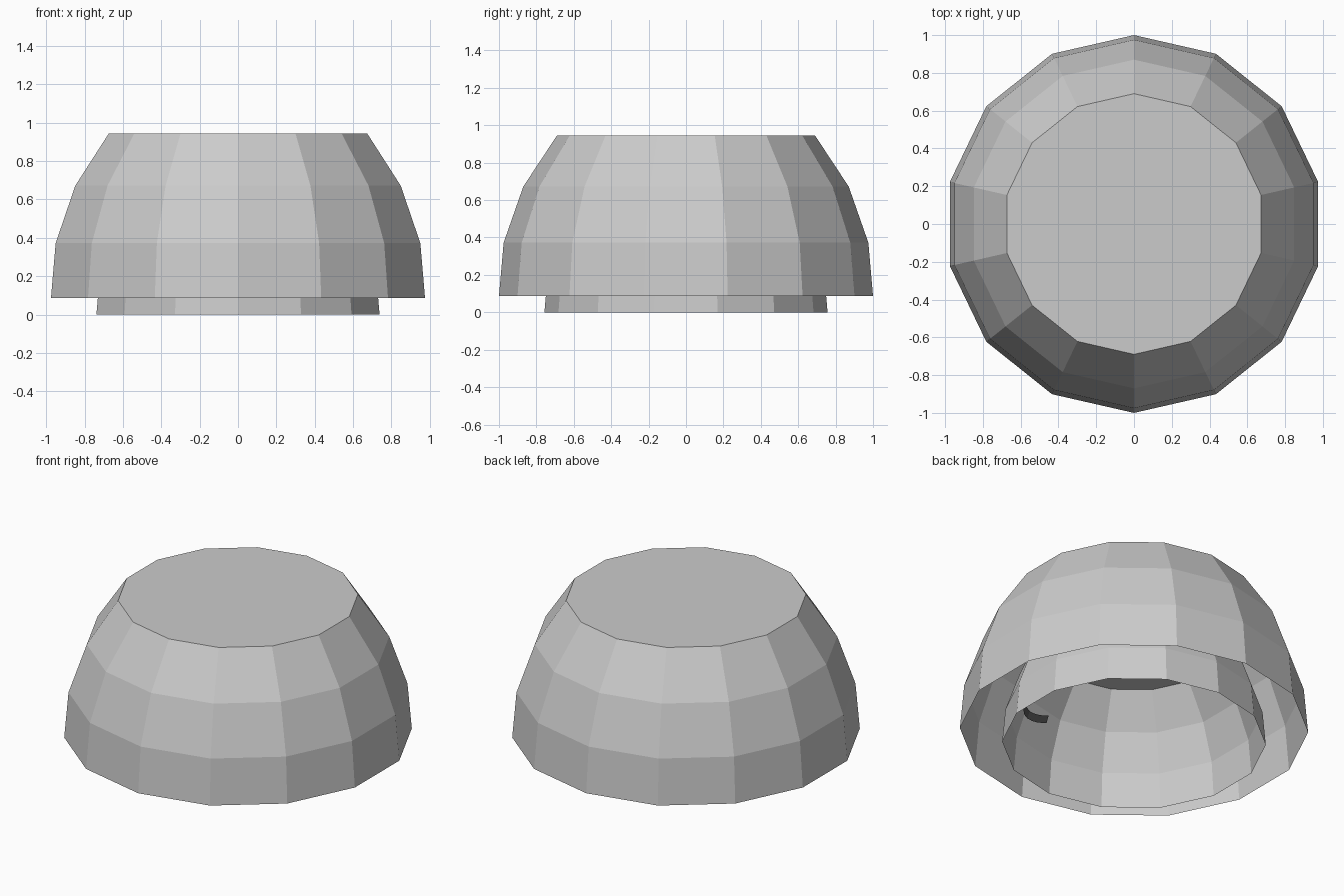
import bpy
import bmesh
from math import sin, cos, pi

cube = bpy.data.objects.get("Cube")
if cube:
    bpy.data.objects.remove(cube, do_unlink=True)

SIDES = 14
STEP = 2 * pi / SIDES
# dome profile: radius, height above its own rim
PROFILE = [(1.0, 0.0), (0.975, 0.286), (0.87, 0.586), (0.69, 0.859)]
INNER = 0.757


def material(name, value):
    mat = bpy.data.materials.new(name)
    mat.use_nodes = True
    color = (value, value, value, 1)
    mat.diffuse_color = color
    mat.node_tree.nodes["Principled BSDF"].inputs["Base Color"].default_value = color
    return mat


def finish(bm, name, mat):
    mesh = bpy.data.meshes.new(name)
    bm.to_mesh(mesh)
    bm.free()
    mesh.materials.append(mat)
    obj = bpy.data.objects.new(name, mesh)
    bpy.context.collection.objects.link(obj)
    return obj


def dome(name, scale, base, mat):
    """Open-bottomed faceted shell with a flat cap."""
    bm = bmesh.new()
    rings = [[bm.verts.new((r * scale * cos(pi / 2 + i * STEP),
                            r * scale * sin(pi / 2 + i * STEP),
                            base + h * scale)) for i in range(SIDES)]
             for r, h in PROFILE]
    for low, high in zip(rings, rings[1:]):
        for i in range(SIDES):
            j = (i + 1) % SIDES
            bm.faces.new((low[i], low[j], high[j], high[i]))
    bm.faces.new(rings[-1])
    return finish(bm, name, mat)


def wall_radius(z, angle):
    """Radius of the inner shell's faceted wall at a height and angle."""
    r = PROFILE[-1][0]
    for (r0, h0), (r1, h1) in zip(PROFILE, PROFILE[1:]):
        if h0 <= z / INNER <= h1:
            r = r0 + (r1 - r0) * (z / INNER - h0) / (h1 - h0)
    offset = (angle - pi / 2) % STEP - STEP / 2
    return r * INNER * cos(STEP / 2) / cos(offset)


grey = material("light grey", 0.6)
dark = material("dark grey", 0.09)

# outer and inner shells
dome("outer_dome", 1.0, 0.086, grey)
dome("inner_dome", INNER, 0.0, grey)

# thin wavy strip on the inside of the inner shell
bm = bmesh.new()
previous = None
COUNT = 16
for k in range(COUNT + 1):
    t = k / COUNT
    angle = -0.9 + 0.48 - 0.98 * t
    middle = 0.40 + 0.04 * sin(2 * pi * t)
    pair = []
    for z in (middle - 0.022, middle + 0.022):
        r = wall_radius(z, angle) - 0.008
        pair.append(bm.verts.new((r * cos(angle), r * sin(angle), z)))
    if previous:
        bm.faces.new((previous[0], pair[0], pair[1], previous[1]))
    previous = pair
finish(bm, "inner_strip", dark)
